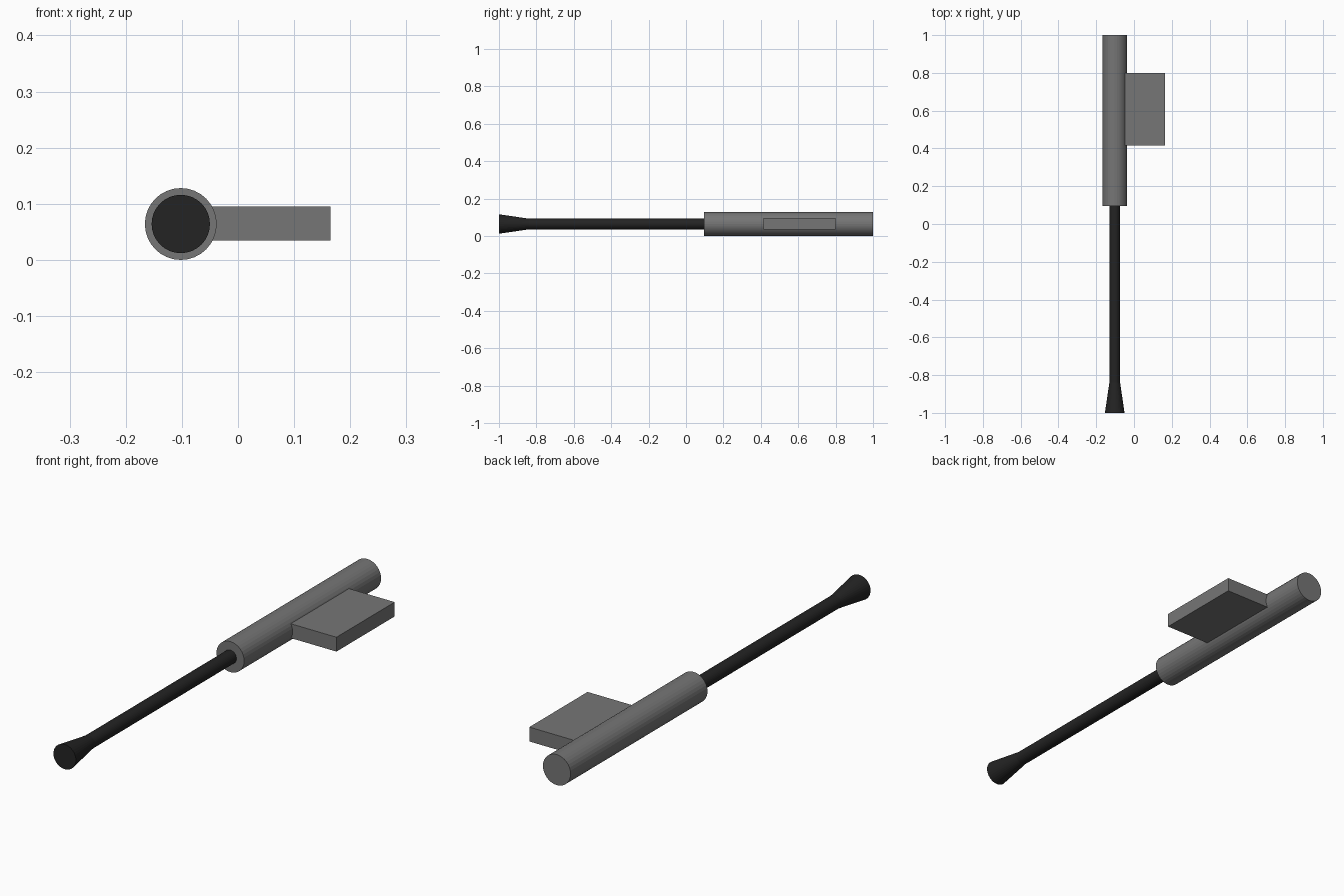
import bpy, bmesh
from mathutils import Matrix, Vector

cube = bpy.data.objects.get("Cube")
if cube:
    bpy.data.objects.remove(cube, do_unlink=True)

AXIS_X, AXIS_Z = -0.102, 0.064   # shared centre line of the tubes
SIDES = 32


def material(name, rgb):
    mat = bpy.data.materials.new(name)
    mat.use_nodes = True
    mat.diffuse_color = (*rgb, 1)
    bsdf = mat.node_tree.nodes["Principled BSDF"]
    bsdf.inputs["Base Color"].default_value = (*rgb, 1)
    bsdf.inputs["Roughness"].default_value = 0.6
    return mat


def finish(name, bm, mat):
    bmesh.ops.recalc_face_normals(bm, faces=bm.faces)
    mesh = bpy.data.meshes.new(name)
    bm.to_mesh(mesh)
    bm.free()
    mesh.materials.append(mat)
    obj = bpy.data.objects.new(name, mesh)
    bpy.context.collection.objects.link(obj)
    return obj


def tube(name, y_front, y_back, r_front, r_back, mat):
    """Capped cylinder or cone along y on the shared centre line."""
    bm = bmesh.new()
    place = (Matrix.Translation((AXIS_X, (y_front + y_back) / 2, AXIS_Z))
             @ Matrix.Rotation(-1.5707963, 4, 'X'))
    bmesh.ops.create_cone(bm, cap_ends=True, segments=SIDES, radius1=r_front,
                          radius2=r_back, depth=y_back - y_front, matrix=place)
    return finish(name, bm, mat)


def box(name, low, high, mat):
    low, high = Vector(low), Vector(high)
    bm = bmesh.new()
    place = Matrix.Translation((low + high) / 2) @ Matrix.Diagonal((*(high - low), 1))
    bmesh.ops.create_cube(bm, size=1, matrix=place)
    return finish(name, bm, mat)


grey = material("steel grey", (0.18, 0.18, 0.18))
black = material("gunmetal black", (0.017, 0.017, 0.017))

# Receiver tube with the flat magazine on its left side
tube("receiver", 0.095, 1.0, 0.064, 0.064, grey)
box("magazine", (AXIS_X, 0.415, 0.035), (0.165, 0.80, 0.095), grey)

# Thin barrel ending in a flared muzzle
tube("barrel", -0.85, 0.12, 0.0285, 0.0285, black)
tube("muzzle", -1.0, -0.84, 0.052, 0.0285, black)
